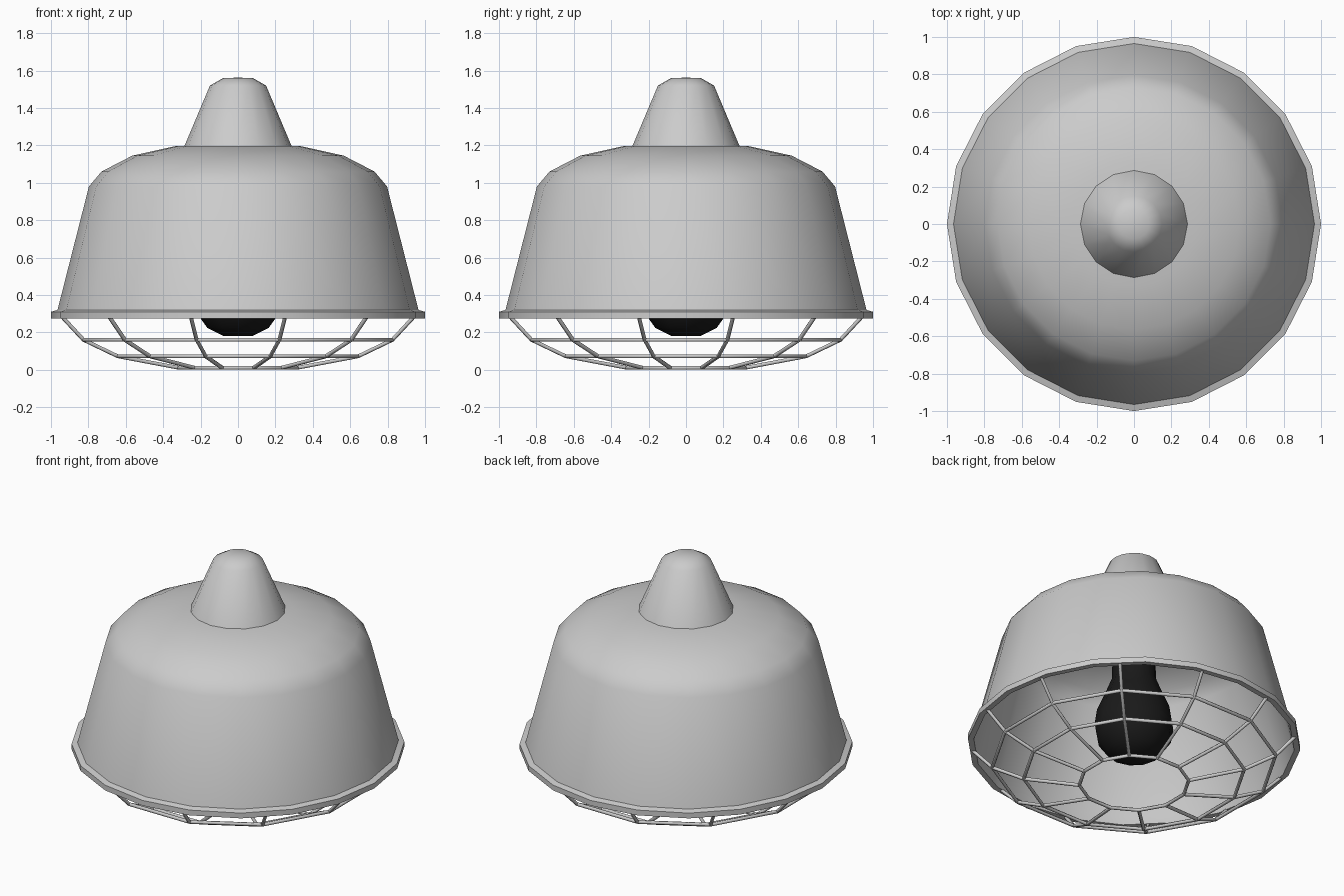
import bpy, bmesh, math

if "Cube" in bpy.data.objects:
    bpy.data.objects.remove(bpy.data.objects["Cube"])


def lathe(name, profile, sides, angle=35):
    """Revolve (radius, z) points around z; radius 0 becomes a single pole."""
    bm = bmesh.new()
    rows = []
    for r, z in profile:
        if r == 0:
            rows.append([bm.verts.new((0, 0, z))] * sides)
        else:
            rows.append([bm.verts.new((r * math.cos(math.tau * i / sides),
                                       r * math.sin(math.tau * i / sides), z))
                         for i in range(sides)])
    for a, b in zip(rows, rows[1:]):
        for i in range(sides):
            j = (i + 1) % sides
            quad = [a[i], a[j], b[j], b[i]]
            bm.faces.new(list(dict.fromkeys(quad)))
    bmesh.ops.recalc_face_normals(bm, faces=bm.faces)
    mesh = bpy.data.meshes.new(name)
    bm.to_mesh(mesh)
    bm.free()
    ob = bpy.data.objects.new(name, mesh)
    bpy.context.collection.objects.link(ob)
    smooth(ob, angle)
    return ob


def activate(ob):
    bpy.ops.object.select_all(action='DESELECT')
    ob.select_set(True)
    bpy.context.view_layer.objects.active = ob


def smooth(ob, angle):
    activate(ob)
    bpy.ops.object.shade_smooth_by_angle(angle=math.radians(angle))


def wires(name, paths, cyclic, radius=0.011):
    """Thin tubes along polylines, turned into one mesh."""
    cu = bpy.data.curves.new(name, 'CURVE')
    cu.dimensions = '3D'
    cu.bevel_depth = radius
    cu.bevel_resolution = 1
    cu.use_fill_caps = True
    for path in paths:
        sp = cu.splines.new('POLY')
        sp.points.add(len(path) - 1)
        for p, co in zip(sp.points, path):
            p.co = (*co, 1)
        sp.use_cyclic_u = cyclic
    ob = bpy.data.objects.new(name, cu)
    bpy.context.collection.objects.link(ob)
    activate(ob)
    bpy.ops.object.convert(target='MESH')
    return ob


# Shade: outer skin, rolled rim, inner skin
outer = [(0, 1.2), (0.33, 1.197), (0.565, 1.145), (0.73, 1.06), (0.797, 0.98), (0.965, 0.32)]
rim = [(1.0, 0.31), (1.0, 0.275), (0.965, 0.275)]
inner = [(0.95, 0.32), (0.782, 0.975), (0.718, 1.047), (0.56, 1.13), (0.33, 1.182), (0, 1.185)]
lathe("shade", outer + rim + inner, 20)

# Neck with bevelled cap
lathe("neck", [(0.29, 1.19), (0.285, 1.2), (0.15, 1.52), (0.08, 1.56), (0, 1.562)], 16, 40)

# Bulb
bulb = lathe("bulb", [(0, 0.18), (0.075, 0.18), (0.165, 0.225), (0.225, 0.31), (0.24, 0.40),
                      (0.225, 0.50), (0.17, 0.63), (0.135, 0.72), (0.13, 0.90),
                      (0.13, 1.186)], 12, 40)
black = bpy.data.materials.new("black")
black.diffuse_color = (0.01, 0.01, 0.01, 1)
black.use_nodes = True
black.node_tree.nodes["Principled BSDF"].inputs["Base Color"].default_value = black.diffuse_color
bulb.data.materials.append(black)

# Wire cage: 12 ribs and three 12-sided hoops
steps = [(0.975, 0.285), (0.855, 0.16), (0.665, 0.072), (0.33, 0.011)]
angles = [math.radians(15 + 30 * k) for k in range(12)]


def polar(r, a, z):
    return (r * math.cos(a), r * math.sin(a), z)


wires("cage_ribs", [[polar(r, a, z) for r, z in steps] for a in angles], False)
wires("cage_hoops", [[polar(r, a, z) for a in angles] for r, z in steps[1:]], True)
